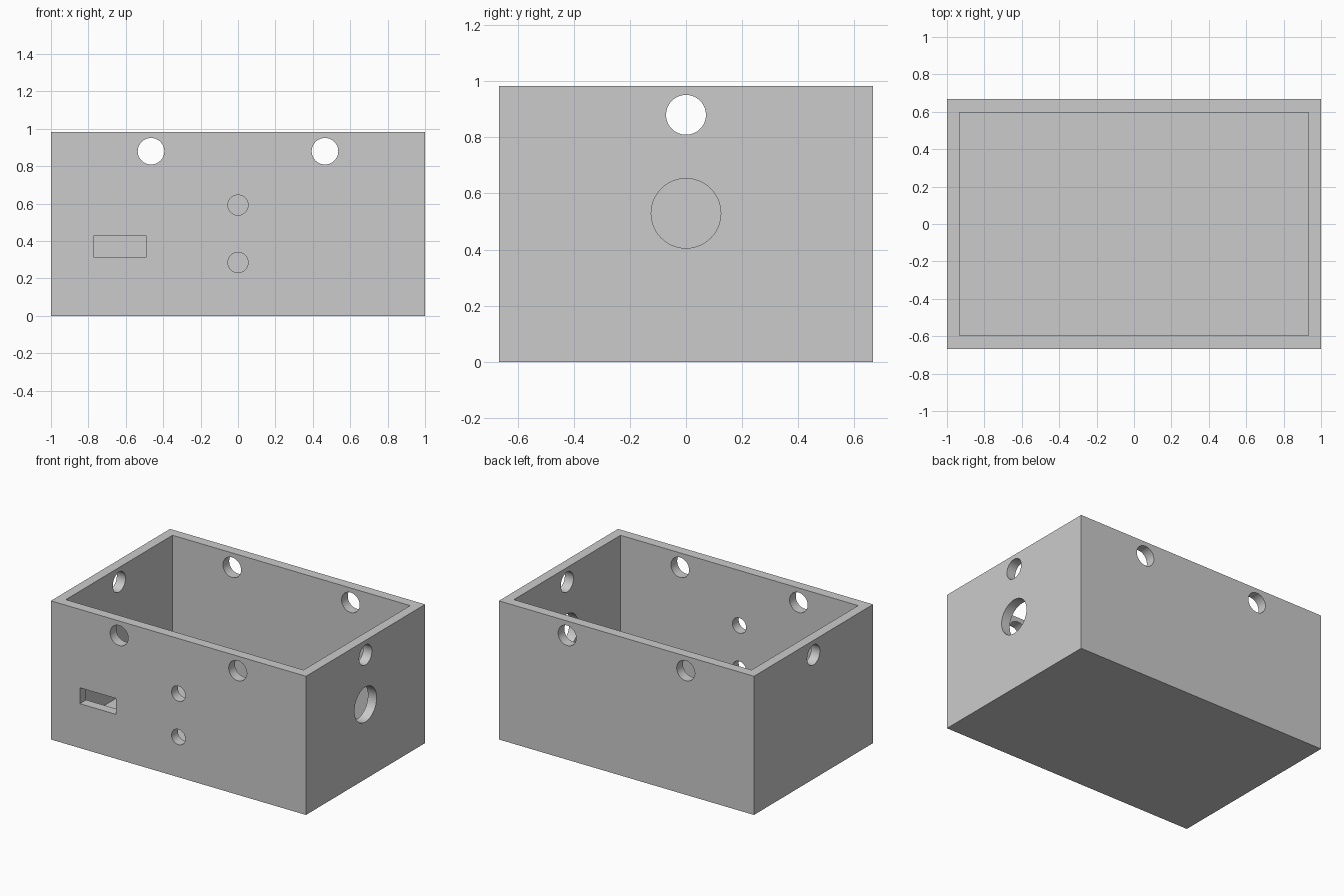
import bpy
from math import pi

if "Cube" in bpy.data.objects:
    bpy.data.objects.remove(bpy.data.objects["Cube"], do_unlink=True)

HX, HY, H = 1.0, 0.667, 0.983    # outer half sizes and height
WALL = 0.068                     # wall and floor thickness

grey = bpy.data.materials.new("light grey")
grey.use_nodes = True
colour = (0.6, 0.6, 0.6, 1)
grey.diffuse_color = colour
grey.node_tree.nodes["Principled BSDF"].inputs["Base Color"].default_value = colour


def block(name, centre, size):
    bpy.ops.mesh.primitive_cube_add(size=1, location=centre)
    ob = bpy.context.object
    ob.name = name
    ob.scale = size
    bpy.ops.object.transform_apply(location=True, rotation=False, scale=True)
    ob.data.materials.append(grey)
    return ob


def rod(name, centre, radius, depth, axis):
    rot = (pi / 2, 0, 0) if axis == "y" else (0, pi / 2, 0)
    bpy.ops.mesh.primitive_cylinder_add(vertices=64, radius=radius, depth=depth,
                                        location=centre, rotation=rot)
    ob = bpy.context.object
    ob.name = name
    ob.data.materials.append(grey)
    return ob


def cut(target, cutter):
    mod = target.modifiers.new(cutter.name, "BOOLEAN")
    mod.operation = "DIFFERENCE"
    mod.solver = "EXACT"
    mod.object = cutter
    bpy.context.view_layer.objects.active = target
    bpy.ops.object.modifier_apply(modifier=mod.name)
    bpy.data.objects.remove(cutter, do_unlink=True)


# Open-topped box
box = block("enclosure_box", (0, 0, H / 2), (2 * HX, 2 * HY, H))
cut(box, block("cavity", (0, 0, WALL + H / 2), (2 * (HX - WALL), 2 * (HY - WALL - 0.002), H)))

# Holes near the rim, straight through opposite walls
for x in (-0.465, 0.465):
    cut(box, rod("rim_hole", (x, 0, 0.88), 0.071, 3, "y"))
cut(box, rod("rim_hole", (0, 0, 0.88), 0.071, 3, "x"))

# Large cable hole in the left wall
cut(box, rod("cable_hole", (HX, 0, 0.529), 0.124, 0.4, "x"))

# Front button holes and slot
for z in (0.285, 0.592):
    cut(box, rod("button_hole", (0, -HY, z), 0.054, 0.4, "y"))
cut(box, block("slot", (-0.632, -HY, 0.371), (0.283, 0.4, 0.113)))

# Smooth bores, sharp edges
bpy.ops.object.select_all(action="DESELECT")
box.select_set(True)
bpy.context.view_layer.objects.active = box
bpy.ops.object.shade_smooth_by_angle(angle=pi / 6)
